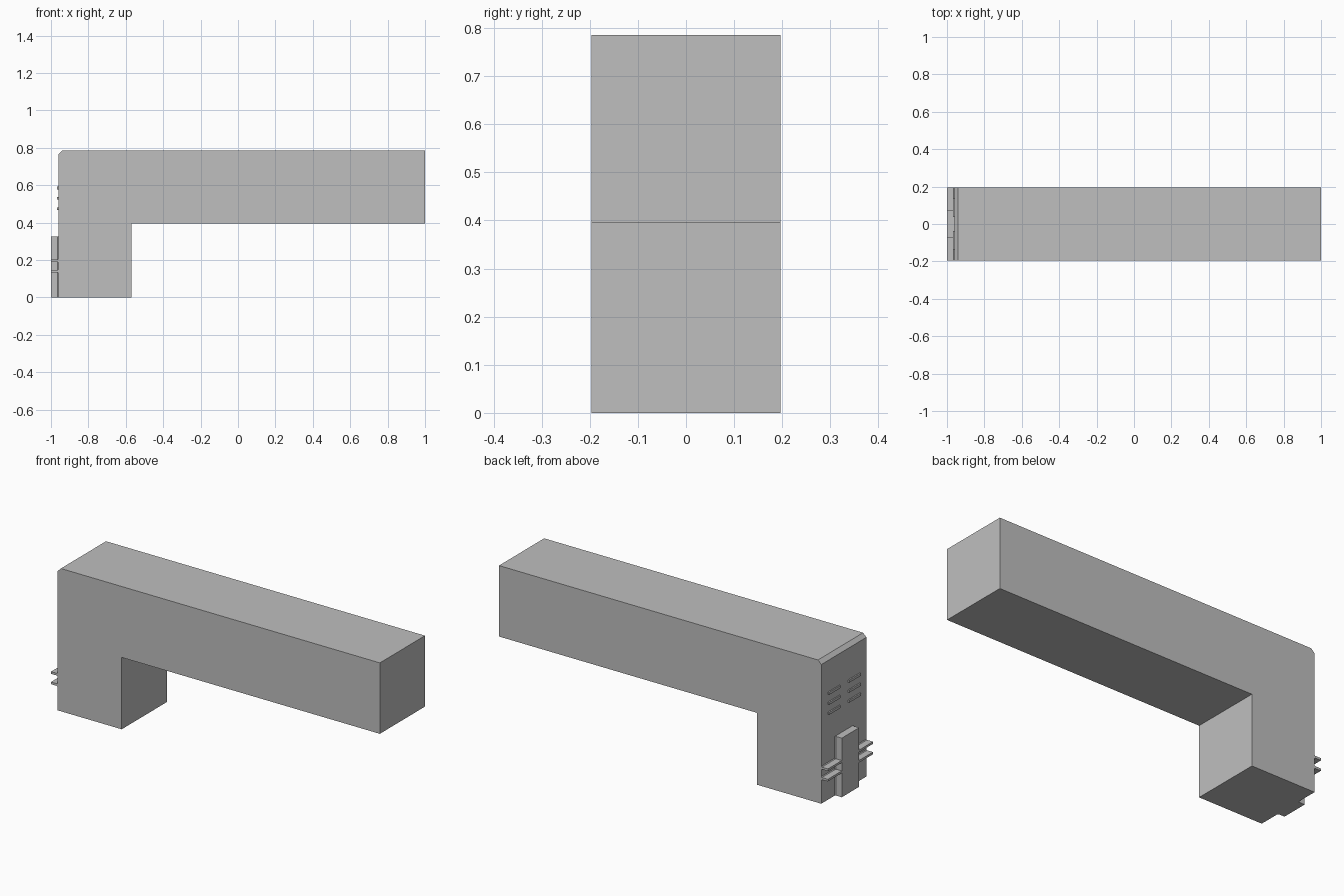
import bpy
import bmesh
from mathutils import Vector

cube = bpy.data.objects.get("Cube")
if cube:
    bpy.data.objects.remove(cube, do_unlink=True)

grey = bpy.data.materials.new("light grey")
grey.use_nodes = True
colour = (0.52, 0.52, 0.52, 1)
grey.diffuse_color = colour
grey.node_tree.nodes["Principled BSDF"].inputs["Base Color"].default_value = colour

HALF = 0.196    # half the body width
WALL = -0.96    # plane of the end wall
TIP = -1.0      # outermost plane of the fittings


def prism(name, profile, axis, low, high):
    """Extrude a closed profile along y (points are x, z) or z (points are x, y)."""
    def place(a, b, t):
        return Vector((a, t, b)) if axis == "y" else Vector((a, b, t))
    bm = bmesh.new()
    face = bm.faces.new([bm.verts.new(place(a, b, low)) for a, b in profile])
    new = bmesh.ops.extrude_face_region(bm, geom=[face])["geom"]
    shift = place(0, 0, high - low)
    bmesh.ops.translate(bm, vec=shift, verts=[v for v in new if isinstance(v, bmesh.types.BMVert)])
    bmesh.ops.recalc_face_normals(bm, faces=bm.faces)
    mesh = bpy.data.meshes.new(name)
    bm.to_mesh(mesh)
    bm.free()
    mesh.materials.append(grey)
    obj = bpy.data.objects.new(name, mesh)
    bpy.context.collection.objects.link(obj)
    return obj


def flared(centre, half, flare):
    """Profile of a rib standing on the end wall, with a small flare at its root."""
    side = [(TIP, half), (WALL - flare, half), (WALL, half + flare)]
    return [(x, centre + h) for x, h in side] + [(x, centre - h) for x, h in reversed(side)]


# L-shaped body with a chamfered top corner
prism("body", [(WALL, 0), (-0.57, 0), (-0.57, 0.395), (1, 0.395), (1, 0.785),
               (WALL + 0.02, 0.785), (WALL, 0.765)], "y", -HALF, HALF)

# Upright rib on the end wall
prism("upright_rib", flared(0, 0.075, 0.006), "z", 0, 0.325)

# Pairs of thin fins on both sides of the rib
for level, z in (("lower", 0.139), ("upper", 0.196)):
    for side, y0, y1 in (("right", -HALF, -0.07), ("left", 0.07, HALF)):
        prism(f"{level}_fin_{side}", flared(z, 0.006, 0.004), "y", y0, y1)

# Two columns of small vent slats
for row in range(3):
    z = 0.475 + row * 0.055
    for side, y0, y1 in (("right", -0.137, -0.038), ("left", 0.038, 0.137)):
        prism(f"vent_slat_{side}_{row + 1}",
              [(WALL, z - 0.007), (WALL - 0.007, z - 0.007),
               (WALL - 0.007, z + 0.007), (WALL, z + 0.007)], "y", y0, y1)
